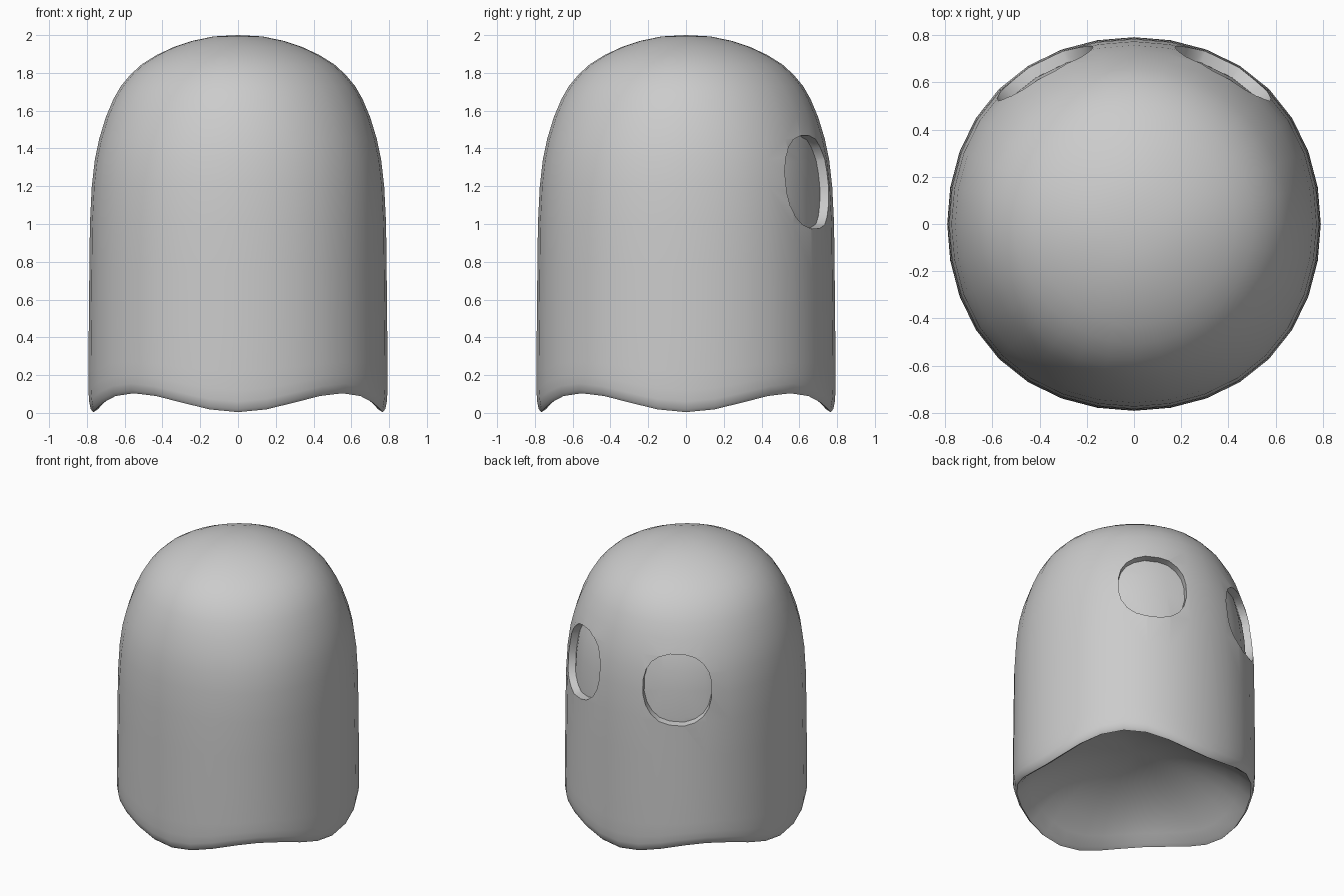
import bpy, bmesh
from math import sin, cos, pi, radians, copysign

if "Cube" in bpy.data.objects:
    bpy.data.objects.remove(bpy.data.objects["Cube"])

SEGS = 32
# (radius, height, wave amount, diagonal bulge) from the crown down to the rim and up into the hollow base
PROFILE = [(.13, 1.993, 0, -.02), (.24, 1.97, 0, -.02), (.34, 1.937, 0, -.02), (.43, 1.895, 0, -.02),
           (.51, 1.845, 0, -.018), (.57, 1.79, 0, -.014), (.62, 1.73, 0, -.01), (.66, 1.66, 0, -.004),
           (.70, 1.565, 0, .003), (.735, 1.45, 0, .01), (.758, 1.34, 0, .016), (.774, 1.2, 0, .02),
           (.784, 1.0, 0, .022), (.787, .75, 0, .022), (.79, .45, .15, .022), (.792, .22, .5, .022),
           (.792, .12, .8, .022), (.788, .06, .95, .022), (.78, .02, 1, .022), (.765, .004, 1, .022),
           (.74, .02, 1, .022), (.69, .085, .8, .02), (.6, .18, .5, .015), (.48, .265, .25, .01),
           (.34, .33, .1, 0), (.18, .37, .02, 0)]


def obj_from(bm, name):
    bmesh.ops.recalc_face_normals(bm, faces=bm.faces)
    mesh = bpy.data.meshes.new(name)
    bm.to_mesh(mesh)
    bm.free()
    ob = bpy.data.objects.new(name, mesh)
    bpy.context.collection.objects.link(ob)
    return ob


def make_body(name, k=1.0):
    """Domed body with a four-lobed wavy hem; k shrinks it about eye height."""
    bm = bmesh.new()
    rings = []
    for r, z, w, b in PROFILE:
        ring = []
        for i in range(SEGS):
            a = 2 * pi * i / SEGS
            lobe = .5 * (1 - cos(4 * a))
            h = z + w * .1 * lobe
            q = r * k * (1 + b * lobe)
            ring.append(bm.verts.new((q * cos(a), q * sin(a), 1.225 + (h - 1.225) * k)))
        rings.append(ring)
    for up, lo in zip(rings, rings[1:]):
        for i in range(SEGS):
            j = (i + 1) % SEGS
            bm.faces.new((up[i], lo[i], lo[j], up[j]))
    for ring, z in ((rings[0], 2.0), (rings[-1], .385)):
        c = bm.verts.new((0, 0, 1.225 + (z - 1.225) * k))
        for i in range(SEGS):
            bm.faces.new((c, ring[i], ring[(i + 1) % SEGS]))
    return obj_from(bm, name)


def make_eye_cutter(name, ang):
    """Rounded-square prism pointing outwards from the axis."""
    bm = bmesh.new()
    n = 20
    loops = []
    for d, f in ((.45, .84), (1.0, 1.08)):
        loop = []
        for i in range(n):
            t = 2 * pi * (i + .5) / n
            s = copysign(abs(cos(t)) ** .85, cos(t)) * .24 * f
            h = copysign(abs(sin(t)) ** .85, sin(t)) * .255 * f
            loop.append(bm.verts.new((d * cos(ang) - s * sin(ang), d * sin(ang) + s * cos(ang), 1.225 + h)))
        loops.append(loop)
    for i in range(n):
        j = (i + 1) % n
        bm.faces.new((loops[0][i], loops[0][j], loops[1][j], loops[1][i]))
    for loop in loops:
        bm.faces.new(loop)
    return obj_from(bm, name)


def subtract(target, cutter):
    m = target.modifiers.new("cut", 'BOOLEAN')
    m.operation = 'DIFFERENCE'
    m.solver = 'EXACT'
    m.object = cutter
    bpy.context.view_layer.objects.active = target
    bpy.ops.object.modifier_apply(modifier=m.name)


# Body and its eye sockets, whose floors follow the curve of the body
body = make_body("body")
core = make_body("socket_floor_helper", .935)
helpers = [core]
for side, ang in (("right", radians(59.5)), ("left", radians(120.5))):
    cutter = make_eye_cutter("eye_cutter_" + side, ang)
    subtract(cutter, core)
    subtract(body, cutter)
    helpers.append(cutter)
for h in helpers:
    bpy.data.objects.remove(h, do_unlink=True)

bpy.ops.object.select_all(action='DESELECT')
body.select_set(True)
bpy.context.view_layer.objects.active = body
bpy.ops.object.shade_smooth_by_angle(angle=radians(40))
